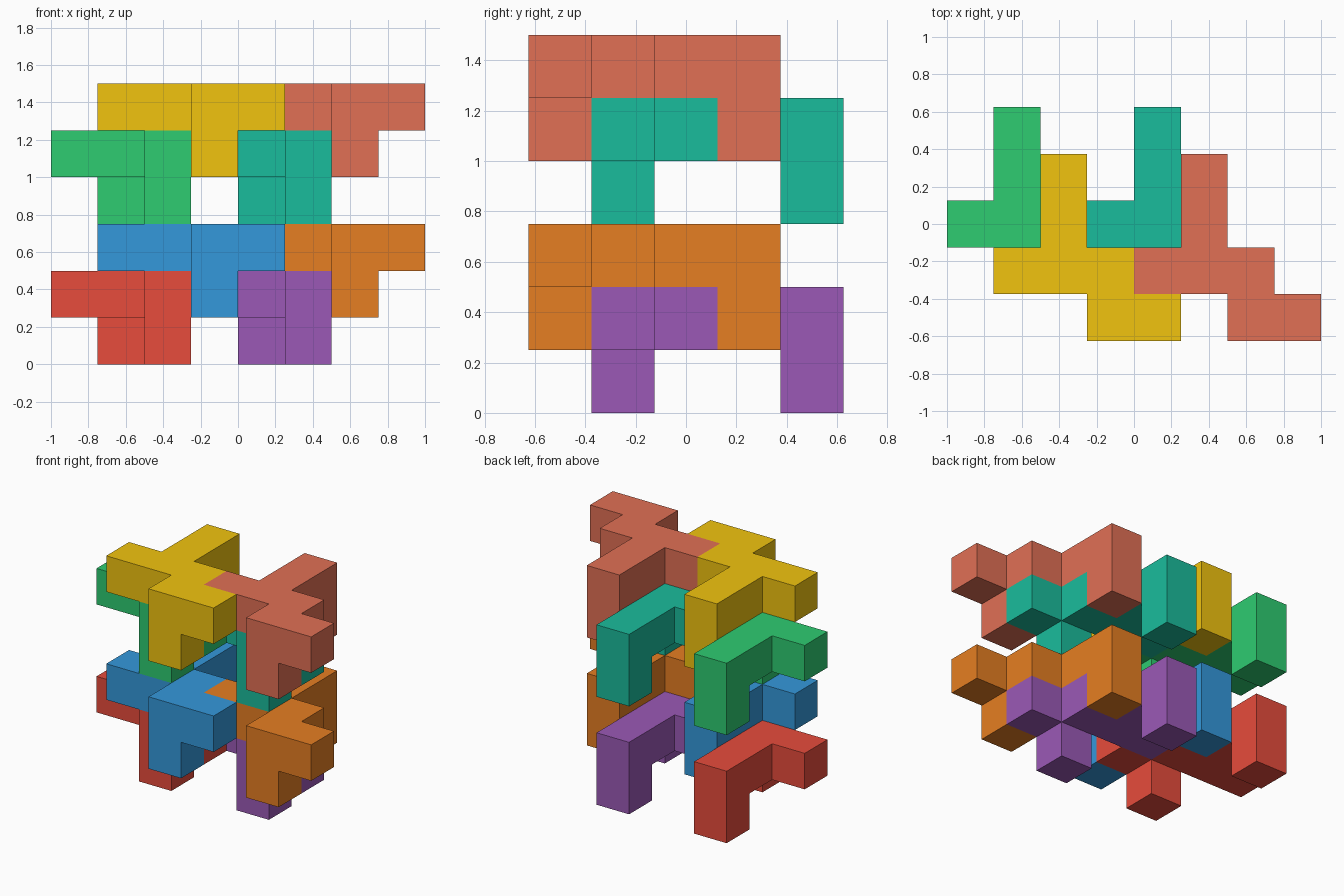
import bpy, bmesh
from mathutils import Vector

if "Cube" in bpy.data.objects:
    bpy.data.objects.remove(bpy.data.objects["Cube"])

S = 0.25  # cube cell size

# One nine-cell puzzle piece: flat zigzag cross plus two downward prongs
CELLS = {(3, 0, 2), (4, 0, 2), (1, 1, 2), (2, 1, 2), (3, 1, 2), (2, 2, 2), (2, 3, 2),
         (3, 0, 1), (2, 3, 1)}


def linear(hex_code):
    out = []
    for i in (0, 2, 4):
        c = int(hex_code[i:i + 2], 16) / 255
        out.append(c / 12.92 if c <= 0.04045 else ((c + 0.055) / 1.055) ** 2.4)
    return (*out, 1.0)


def piece_mesh(name):
    bm = bmesh.new()
    for cell in CELLS:
        for axis in range(3):
            for side in (0, 1):
                step = [0, 0, 0]
                step[axis] = 2 * side - 1
                if tuple(a + b for a, b in zip(cell, step)) in CELLS:
                    continue
                u, v = (axis + 1) % 3, (axis + 2) % 3
                corners = []
                for du, dv in ((0, 0), (1, 0), (1, 1), (0, 1)):
                    p = list(cell)
                    p[axis] += side
                    p[u] += du
                    p[v] += dv
                    corners.append(bm.verts.new(Vector(p) * S))
                bm.faces.new(corners if side else corners[::-1])
    bmesh.ops.remove_doubles(bm, verts=bm.verts, dist=1e-4)
    bmesh.ops.dissolve_limit(bm, angle_limit=0.01, verts=bm.verts, edges=bm.edges)
    me = bpy.data.meshes.new(name)
    bm.to_mesh(me)
    bm.free()
    return me


# Each piece is a translated copy; offsets are in cells
PIECES = [
    ("lower_blue_piece", "3498db", (0, 0, 0)),
    ("lower_orange_piece", "e67e22", (3, 0, 0)),
    ("lower_red_piece", "e74c3c", (-1, 1, -1)),
    ("lower_purple_piece", "9b59b6", (2, 1, -1)),
    ("upper_yellow_piece", "f1c40f", (0, 0, 3)),
    ("upper_coral_piece", "e17055", (3, 0, 3)),
    ("upper_green_piece", "2ecc71", (-1, 1, 2)),
    ("upper_teal_piece", "1abc9c", (2, 1, 2)),
]
for name, color, offset in PIECES:
    mesh = piece_mesh(name)
    mat = bpy.data.materials.new(name + "_color")
    mat.diffuse_color = linear(color)
    mat.use_nodes = True
    mat.node_tree.nodes["Principled BSDF"].inputs["Base Color"].default_value = mat.diffuse_color
    mesh.materials.append(mat)
    ob = bpy.data.objects.new(name, mesh)
    ob.location = Vector((-1, -0.625, 0)) + Vector(offset) * S
    bpy.context.collection.objects.link(ob)
